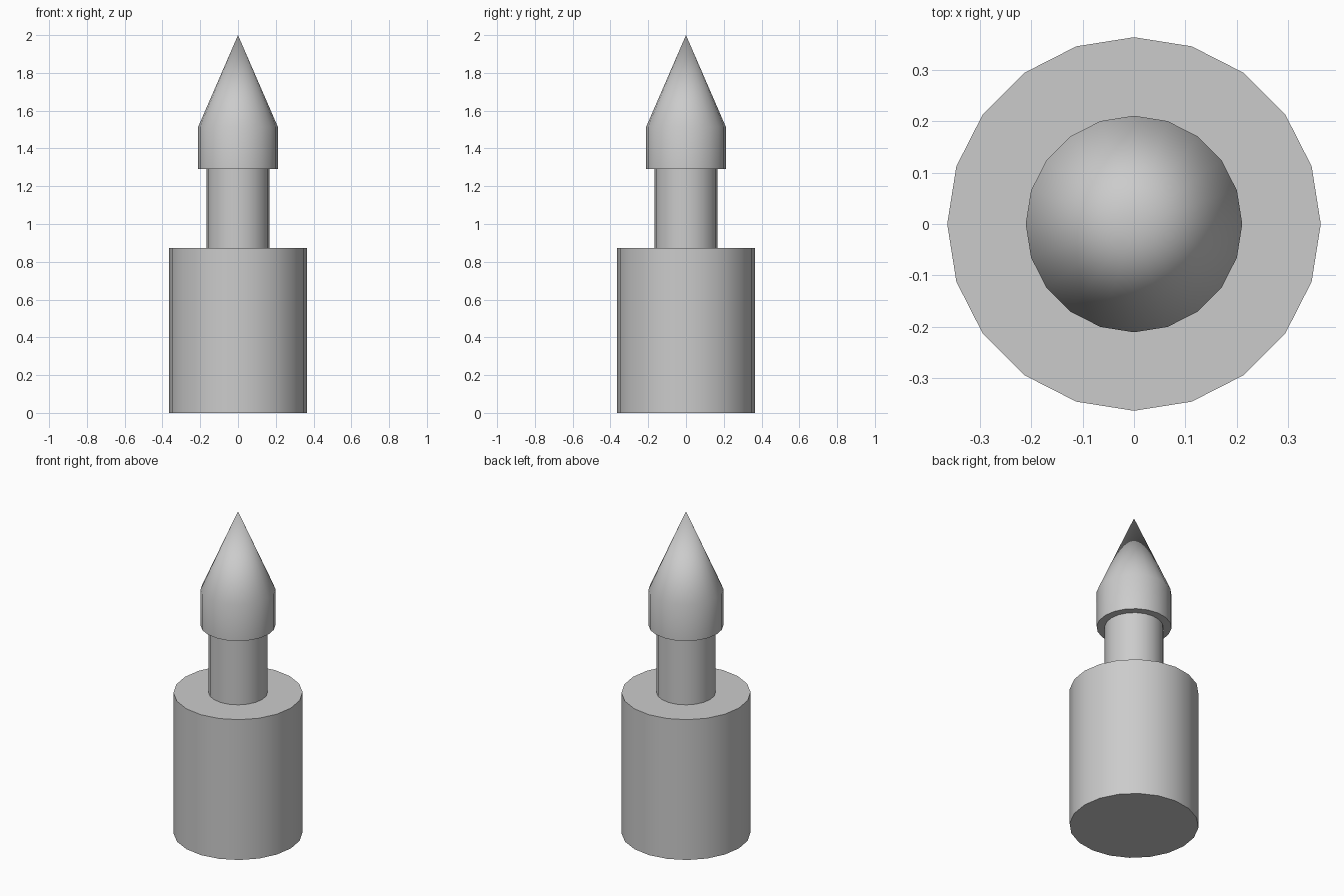
import bpy
import bmesh
from math import radians, pi, cos, sin

if "Cube" in bpy.data.objects:
    bpy.data.objects.remove(bpy.data.objects["Cube"])

SIDES = 20


def turned(name, profile):
    """Revolve (radius, z) points, listed bottom to top, into a closed solid."""
    bm = bmesh.new()
    rings = []
    for r, z in profile:
        n = SIDES if r > 0 else 1
        rings.append([bm.verts.new((r * cos(2 * pi * i / SIDES),
                                    r * sin(2 * pi * i / SIDES), z)) for i in range(n)])
    for low, high in zip(rings, rings[1:]):
        for i in range(SIDES):
            j = (i + 1) % SIDES
            if len(high) == 1:
                bm.faces.new((low[i], low[j], high[0]))
            else:
                bm.faces.new((low[i], low[j], high[j], high[i]))
    # Flat end caps
    bm.faces.new(rings[0][::-1])
    if len(rings[-1]) > 1:
        bm.faces.new(rings[-1])
    mesh = bpy.data.meshes.new(name)
    bm.to_mesh(mesh)
    bm.free()
    obj = bpy.data.objects.new(name, mesh)
    bpy.context.collection.objects.link(obj)
    bpy.ops.object.select_all(action='DESELECT')
    obj.select_set(True)
    bpy.context.view_layer.objects.active = obj
    bpy.ops.object.shade_smooth_by_angle(angle=radians(30))
    return obj


# Wide base cylinder
turned("base", [(0.364, 0), (0.364, 0.873)])
# Narrow neck
turned("neck", [(0.166, 0.873), (0.166, 1.291)])
# Pointed head: short collar running into a cone
turned("pointed_head", [(0.211, 1.291), (0.211, 1.514), (0, 2.0)])
